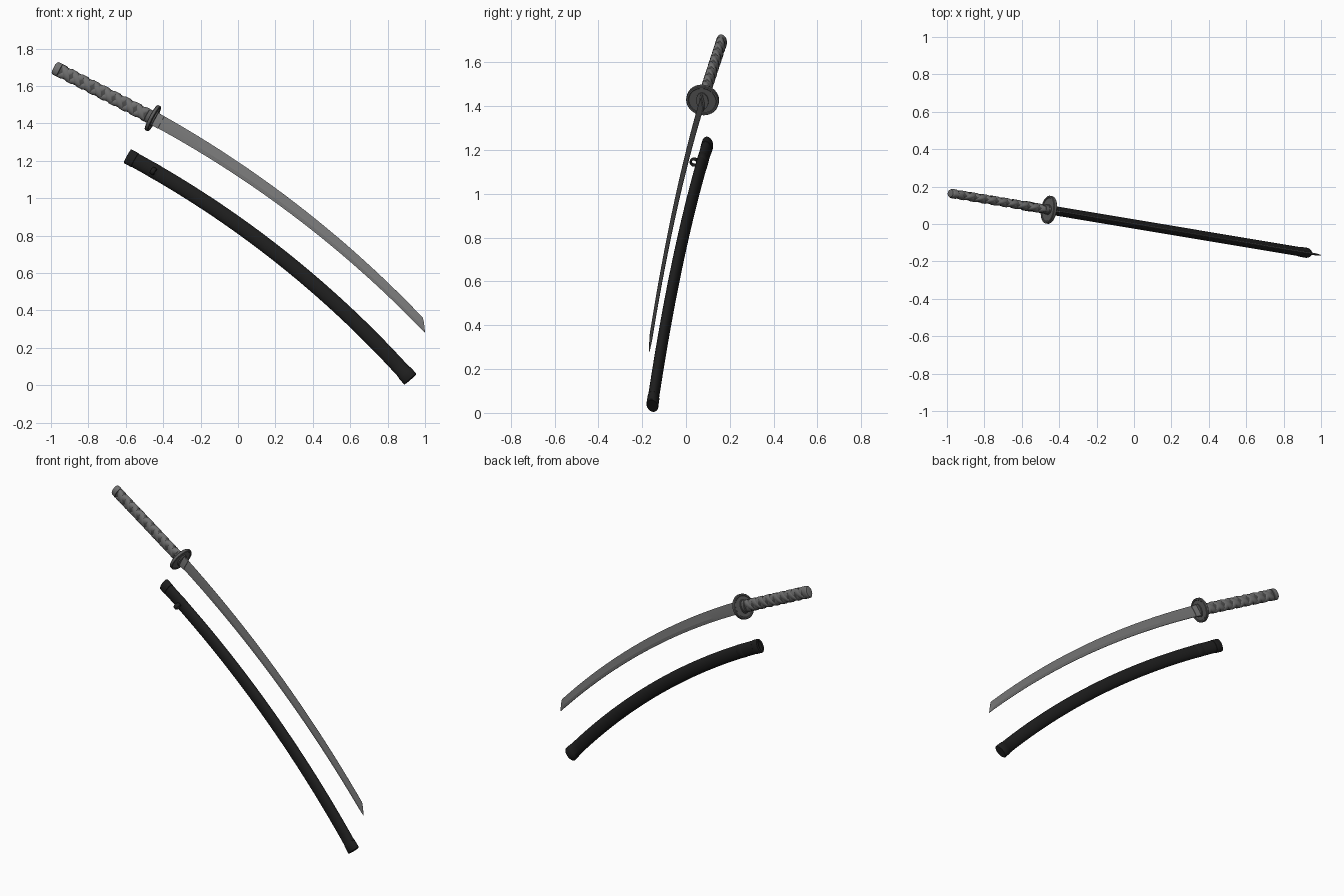
import bpy, bmesh, math
from mathutils import Vector

if "Cube" in bpy.data.objects:
    bpy.data.objects.remove(bpy.data.objects["Cube"])

SLOPE = 0.167                                   # sword plane: y = -SLOPE * x
N = Vector((SLOPE, 1, 0)).normalized()          # thickness direction


def material(name, v):
    m = bpy.data.materials.new(name)
    m.diffuse_color = (v, v, v, 1)
    m.use_nodes = True
    m.node_tree.nodes["Principled BSDF"].inputs["Base Color"].default_value = m.diffuse_color
    return m


STEEL = material("blade steel", 0.19)
IRON = material("guard iron", 0.11)
CLOTH = material("grip cloth", 0.16)
CORE = material("grip core", 0.07)
LACQUER = material("black lacquer", 0.013)


def place(frame, w, t, along=0.0):
    """World point: w across the curve, t through thickness, along the tangent."""
    (x, z), a = frame
    X = x + w * math.sin(a) + along * math.cos(a)
    Z = z + w * math.cos(a) - along * math.sin(a)
    return Vector((X, -SLOPE * X, Z)) + N * t


def arc(p0, p1, turn):
    """Frame function of a circular arc in the sword plane, plus its length."""
    c = math.atan2(p0[1] - p1[1], p1[0] - p0[0])
    R = math.dist(p0, p1) / (2 * math.sin(turn / 2))

    def frame(s):
        d, ang = 2 * R * math.sin(turn * s / 2), c - turn / 2 + turn * s / 2
        return ((p0[0] + d * math.cos(ang), p0[1] - d * math.sin(ang)),
                c - turn / 2 + turn * s)
    return frame, R * turn


def loft(name, rings, mat, caps=True, closed=True, angle=35):
    bm = bmesh.new()
    vs = [[bm.verts.new(p) for p in r] for r in rings]
    n = len(vs[0])
    for a, b in zip(vs, vs[1:]):
        for i in range(n if closed else n - 1):
            j = (i + 1) % n
            bm.faces.new((a[i], a[j], b[j], b[i]))
    if caps:
        bm.faces.new(vs[0])
        bm.faces.new(vs[-1])
    bmesh.ops.recalc_face_normals(bm, faces=bm.faces)
    me = bpy.data.meshes.new(name)
    bm.to_mesh(me)
    bm.free()
    me.materials.append(mat)
    me.shade_smooth()
    me.set_sharp_from_angle(angle=math.radians(angle))
    ob = bpy.data.objects.new(name, me)
    bpy.context.collection.objects.link(ob)
    return ob


def oval(frame, hw, ht, along=0.0, n=32):
    return [place(frame, hw * math.cos(2 * math.pi * i / n),
                  ht * math.sin(2 * math.pi * i / n), along) for i in range(n)]


# blade: spine on the concave side, edge on the convex side, angled tip
spine, blade_len = arc((-0.47, 1.397), (1.0, 0.28), math.radians(18))
tip = 1 - 0.066 / blade_len
rings = []
for s in [tip * i / 40 for i in range(41)] + [tip + (1 - tip) * k for k in (0.3, 0.6, 0.85, 1)]:
    W = 0.073 - 0.026 * s
    k = 1.0 if s <= tip else max(0.02, 1 - ((s - tip) / (1 - tip)) ** 1.15)
    W *= k
    rings.append([place(spine(s), w * W, t * (0.3 + 0.7 * k)) for w, t in
                  ((0, 0.004), (0.3, 0.006), (1, 0.0004), (1, -0.0004), (0.3, -0.006), (0, -0.004))])
loft("blade", rings, STEEL, angle=12)

# handle frame runs from pommel to guard
p0, p1 = (-0.978, 1.696), (-0.455, 1.428)
ang = math.atan2(p0[1] - p1[1], p1[0] - p0[0])
L = math.dist(p0, p1)
H = (p0, ang)
G = (p1, ang)

# guard: round disc with a raised rim
loft("guard", [oval(G, r, r, d, 48) for r, d in
               ((0.02, -0.007), (0.062, -0.007), (0.065, -0.010), (0.072, -0.010), (0.075, -0.007),
                (0.075, 0.007), (0.072, 0.010), (0.065, 0.010), (0.062, 0.007), (0.02, 0.007))], IRON)
# washers and blade collar
loft("guard_washers", [oval(G, 0.042, 0.028, d) for d in (-0.014, 0.014)], IRON)
loft("blade_collar", [[place(G, w, t, d) for w, t in
                       ((-0.037, 0.008), (-0.01, 0.010), (0.036, 0.004),
                        (0.036, -0.004), (-0.01, -0.010), (-0.037, -0.008))]
                      for d in (0.01, 0.05)], STEEL)

# grip core, pommel cap and handle collar
loft("grip_core", [oval(H, 0.033, 0.0205, d) for d in (0.01, L)], CORE)
loft("pommel_cap", [oval(H, hw, ht, d) for hw, ht, d in
                    ((0.022, 0.012, -0.006), (0.031, 0.020, -0.004), (0.036, 0.024, 0.002),
                     (0.037, 0.025, 0.010), (0.037, 0.025, 0.028), (0.033, 0.021, 0.030))], CLOTH)
loft("handle_collar", [oval(H, hw, ht, L + d) for hw, ht, d in
                       ((0.034, 0.021, -0.036), (0.037, 0.025, -0.034), (0.037, 0.025, -0.008))], IRON)

# crossed cloth wrapping: two ribbons each way round the grip
a0, a1, turns, steps = 0.036, L - 0.04, 4, 160
for direction in (1, -1):
    for phase in (0, 1):
        rings = []
        for i in range(steps + 1):
            th = direction * 2 * math.pi * turns * i / steps + phase * math.pi
            mid = a0 + (a1 - a0) * i / steps
            lift = 0.0008 * direction * math.cos(2 * th)     # over and under
            rings.append([place(H, (0.0335 + e + lift) * math.cos(th), (0.021 + e + lift) * math.sin(th),
                                min(max(mid + o, 0.028), L - 0.034))
                          for o, e in ((-0.019, 0), (-0.013, 0.003), (0.013, 0.003), (0.019, 0))])
        loft(f"grip_wrap_{'right' if direction > 0 else 'left'}_{phase + 1}", rings, CLOTH,
             caps=False, closed=False)

# scabbard: recessed mouth, collar, curved body, end cap
sheath, sheath_len = arc((-0.591, 1.225), (0.922, 0.032), math.radians(20))


def sheath_ring(d, hw, ht):
    return oval(sheath(d / sheath_len), hw, ht)


S = sheath_len
profile = [(0.05, 0.030, 0.008), (0.0, 0.032, 0.010), (0.0, 0.040, 0.024), (0.003, 0.042, 0.026),
           (0.045, 0.042, 0.026), (0.047, 0.040, 0.0245)]
profile += [(0.047 + (S - 0.10) * i / 32, 0.040, 0.0245) for i in range(1, 33)]
profile += [(S - 0.050, 0.0425, 0.0265), (S - 0.004, 0.044, 0.027), (S, 0.041, 0.025)]
loft("scabbard", [sheath_ring(*p) for p in profile], LACQUER)

# cord loop on the front face, with a band around the scabbard
knob = 0.165
K = sheath(knob / S)
loft("cord_band", [sheath_ring(knob + d, 0.0408 + e, 0.0255 + e) for d, e in
                   ((-0.022, -0.001), (-0.02, 0), (0.02, 0), (0.022, -0.001))], LACQUER)
rings = []
for i in range(25):
    c, s = math.cos(2 * math.pi * i / 24), math.sin(2 * math.pi * i / 24)
    rings.append([place(K, c * (0.016 + 0.005 * math.cos(q)), -0.038 + s * (0.016 + 0.005 * math.cos(q)),
                        0.012 * math.sin(q)) for q in [2 * math.pi * j / 12 for j in range(12)]])
loft("cord_loop", rings, LACQUER, caps=False)
